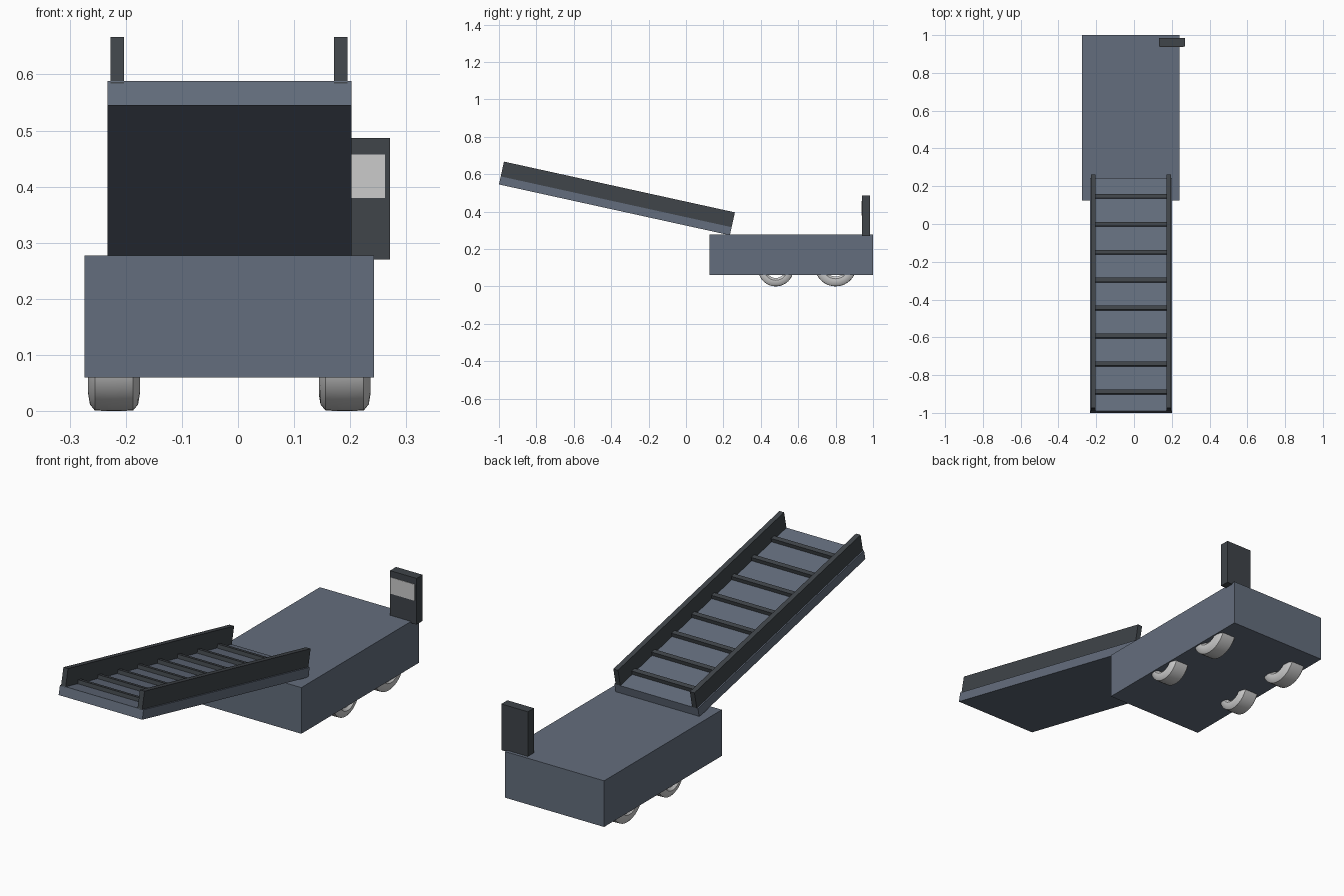
import bpy, bmesh
from math import radians, pi
from mathutils import Matrix, Vector

if "Cube" in bpy.data.objects:
    bpy.data.objects.remove(bpy.data.objects["Cube"])


def material(name, rgb):
    m = bpy.data.materials.new(name)
    m.diffuse_color = (*rgb, 1)
    m.use_nodes = True
    m.node_tree.nodes["Principled BSDF"].inputs["Base Color"].default_value = m.diffuse_color
    return m


SLATE = material("slate_paint", (0.127, 0.155, 0.205))
DARK = material("dark_rubber", (0.05, 0.058, 0.067))


def add_object(name, bm, mat=None):
    mesh = bpy.data.meshes.new(name)
    bmesh.ops.recalc_face_normals(bm, faces=bm.faces)
    bm.to_mesh(mesh)
    bm.free()
    ob = bpy.data.objects.new(name, mesh)
    bpy.context.collection.objects.link(ob)
    if mat:
        mesh.materials.append(mat)
    return ob


def box(name, lo, hi, mat=None, matrix=None):
    lo, hi = Vector(lo), Vector(hi)
    bm = bmesh.new()
    bmesh.ops.create_cube(bm, size=1)
    bmesh.ops.scale(bm, vec=hi - lo, verts=bm.verts)
    bmesh.ops.translate(bm, vec=(lo + hi) / 2, verts=bm.verts)
    ob = add_object(name, bm, mat)
    if matrix:
        ob.matrix_world = matrix
    return ob


# Cart body
box("cart_body", (-0.274, 0.125, 0.06), (0.242, 1.0, 0.277), SLATE)

# Control panel with screen on its front
box("control_panel", (0.133, 0.94, 0.27), (0.271, 0.985, 0.487), DARK)
box("panel_screen", (0.138, 0.938, 0.38), (0.262, 0.945, 0.457))

# Sloping conveyor, built flat in its own frame and tilted
L = 1.264
tilt = Matrix.Translation((0, -1, 0.545)) @ Matrix.Rotation(radians(-12.4), 4, 'X')
box("conveyor_bed", (-0.233, 0, 0), (0.202, L, 0.044), SLATE, tilt)
for side, x in (("left", -0.227), ("right", 0.171)):
    box(f"{side}_rail", (x, 0, 0.04), (x + 0.024, L, 0.125), DARK, tilt)
for i in range(8):
    y = 0.102 + i * 0.1515
    box(f"cross_slat_{i + 1}", (-0.205, y - 0.011, 0.04), (0.173, y + 0.011, 0.062), DARK, tilt)


# Wheels: tyre ring section spun around the axle
def wheel(name, x, y, r):
    bore, w = 0.53 * r, 0.046
    profile = [(-0.036, bore), (-w, bore + 0.012), (-w, r - 0.03), (-w + 0.003, r - 0.012),
               (-w + 0.012, r - 0.001), (0, r), (w - 0.012, r - 0.001), (w - 0.003, r - 0.012),
               (w, r - 0.03), (w, bore + 0.012), (0.036, bore)]
    bm = bmesh.new()
    vs = [bm.verts.new((px, 0, pr)) for px, pr in profile]
    edges = [bm.edges.new((vs[i], vs[(i + 1) % len(vs)])) for i in range(len(vs))]
    bmesh.ops.spin(bm, geom=vs + edges, cent=(0, 0, 0), axis=(1, 0, 0),
                   angle=2 * pi, steps=40, use_duplicate=False)
    bmesh.ops.remove_doubles(bm, verts=bm.verts, dist=1e-5)
    ob = add_object(name, bm)
    ob.location = (x, y, r)
    bpy.ops.object.select_all(action='DESELECT')
    ob.select_set(True)
    bpy.context.view_layer.objects.active = ob
    bpy.ops.object.shade_smooth_by_angle(angle=radians(35))


for side, x in (("left", -0.221), ("right", 0.19)):
    wheel(f"front_{side}_wheel", x, 0.48, 0.095)
    wheel(f"rear_{side}_wheel", x, 0.80, 0.112)
